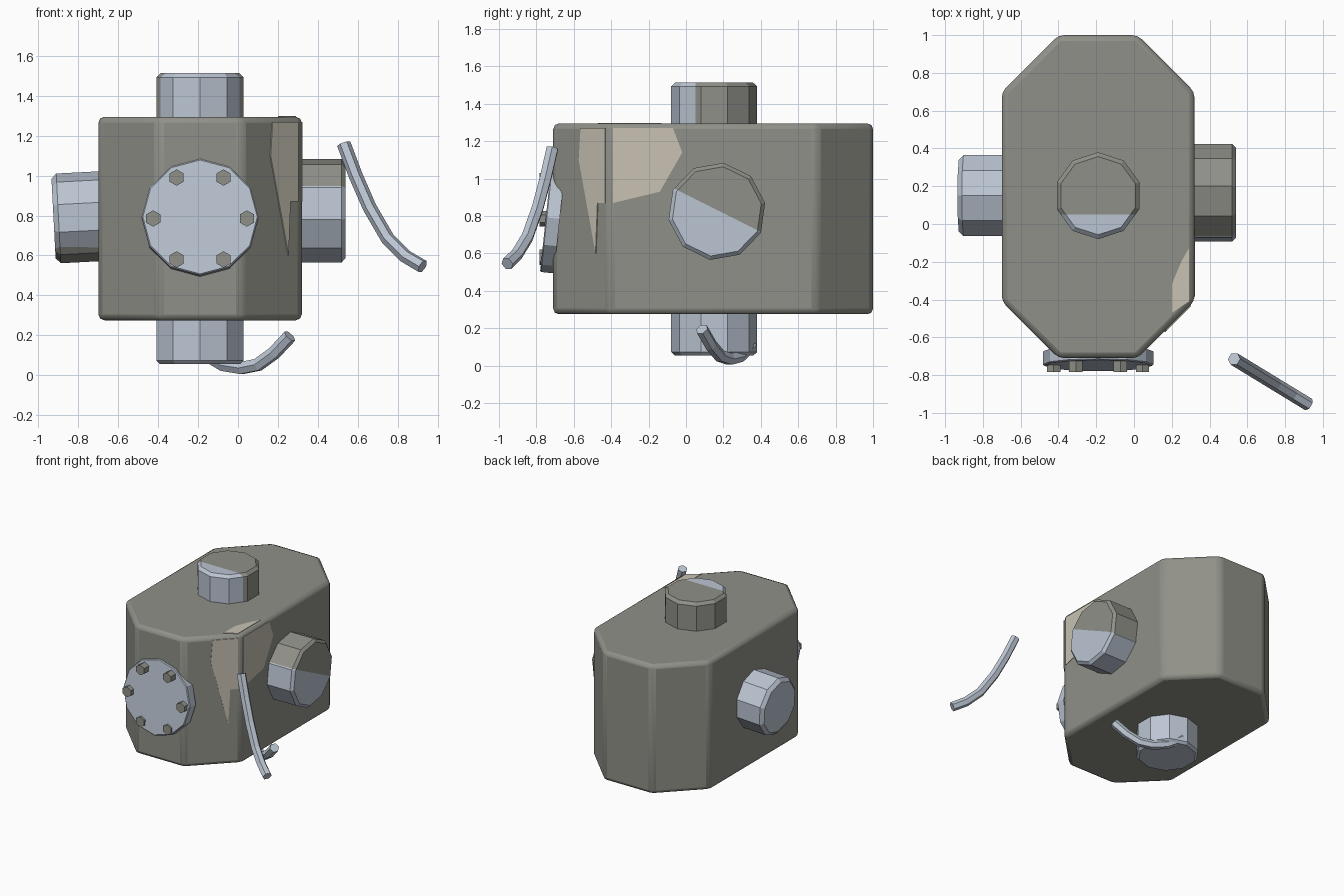
import bpy, bmesh
from math import radians, sin, cos, pi
from mathutils import Matrix, Vector

cube = bpy.data.objects.get("Cube")
if cube:
    bpy.data.objects.remove(cube)


def material(name, rgb):
    m = bpy.data.materials.new(name)
    m.use_nodes = True
    m.diffuse_color = (*rgb, 1)
    m.node_tree.nodes["Principled BSDF"].inputs["Base Color"].default_value = (*rgb, 1)
    return m


GREY = material("warm grey", (0.28, 0.28, 0.25))
STEEL = material("pale steel", (0.5, 0.56, 0.65))
BEIGE = material("pale beige", (0.58, 0.54, 0.45))

CX, CY = -0.19, 0.145   # body centre in plan


def make(name, bm, mats):
    bmesh.ops.recalc_face_normals(bm, faces=bm.faces)
    mesh = bpy.data.meshes.new(name)
    bm.to_mesh(mesh)
    bm.free()
    for m in mats:
        mesh.materials.append(m)
    ob = bpy.data.objects.new(name, mesh)
    bpy.context.collection.objects.link(ob)
    return ob


def prism(name, points, push, mats):
    """Extrude a flat 3D outline along a vector."""
    bm = bmesh.new()
    face = bm.faces.new([bm.verts.new(p) for p in points])
    new = bmesh.ops.extrude_face_region(bm, geom=[face])["geom"]
    bmesh.ops.translate(bm, vec=push, verts=[v for v in new if isinstance(v, bmesh.types.BMVert)])
    if not any(f is face for f in bm.faces):
        bm.faces.new([bm.verts[i] for i in range(len(points))])
    return make(name, bm, mats)


def drum(name, sides, radius, depth, matrix, mats, bevel=0.0, cut=None):
    """Cylinder rising from local z=0; cut=(point, normal) paints the far side with slot 1."""
    bm = bmesh.new()
    bmesh.ops.create_cone(bm, cap_ends=True, segments=sides, radius1=radius,
                          radius2=radius, depth=depth)
    bmesh.ops.translate(bm, vec=(0, 0, depth / 2), verts=bm.verts)
    if bevel:
        rim = [e for e in bm.edges if all(v.co.z > depth - 0.001 for v in e.verts)]
        bmesh.ops.bevel(bm, geom=rim, offset=bevel, segments=1, affect='EDGES')
    bm.transform(matrix)
    if cut:
        point, normal = Vector(cut[0]), Vector(cut[1])
        bmesh.ops.bisect_plane(bm, geom=bm.verts[:] + bm.edges[:] + bm.faces[:],
                               plane_co=point, plane_no=normal)
        for f in bm.faces:
            f.material_index = int((f.calc_center_median() - point).dot(normal) > 0)
    return make(name, bm, mats)


def place(pos, *turns):
    m = Matrix.Translation(pos)
    for angle, axis in turns:
        m = m @ Matrix.Rotation(radians(angle), 4, axis)
    return m


# Body: long octagonal block with softened edges
HX, HY, CH = 0.51, 0.855, 0.3
outline = [(HX, HY - CH), (HX - CH, HY), (CH - HX, HY), (-HX, HY - CH),
           (-HX, CH - HY), (CH - HX, -HY), (HX - CH, -HY), (HX, CH - HY)]
body = prism("body", [(CX + x, CY + y, 0.275) for x, y in outline], (0, 0, 1.02), [GREY])
bev = body.modifiers.new("soft edges", 'BEVEL')
bev.width, bev.segments = 0.03, 2
bpy.context.view_layer.objects.active = body
body.select_set(True)
bpy.ops.object.shade_smooth_by_angle(angle=radians(35))
body.select_set(False)

# Worn beige patches on the front corner, side and top
T = 0.004
side = [(-0.39, 0.87), (-0.14, 0.93), (-0.02, 1.14), (-0.07, 1.27), (-0.39, 1.27)]
prism("side_patch", [(0.319, y, z) for y, z in side], (T, 0, 0), [BEIGE])
corner = [(0.17, 1.27), (0.16, 1.1), (0.25, 0.6), (0.26, 0.87), (0.3, 0.87), (0.3, 1.27)]
prism("corner_patch", [(x, x - 0.73, z) for x, z in corner], (T, -T, 0), [BEIGE])
top = [(0.2, -0.47), (0.2, -0.32), (0.25, -0.2), (0.29, -0.13), (0.29, -0.41)]
prism("top_patch", [(x, y, 1.294) for x, y in top], (0, 0, T), [BEIGE])

# Ports on four sides
drum("top_port", 10, 0.23, 0.265, place((CX, 0.15, 1.25)), [STEEL, GREY], 0.022,
     ((0, 0.05, 0), (0, 1, 0)))
drum("bottom_port", 10, 0.23, 0.26, place((CX, 0.15, 0.315), (180, 'X')), [STEEL], 0.018)
drum("left_port", 10, 0.262, 0.29, place((0.25, 0.165, 0.825), (90, 'Y'), (82, 'Z')),
     [STEEL, GREY], 0.02, ((0, 0.17, 0.83), (0, 0.45, 0.9)))
drum("right_port", 10, 0.225, 0.3, place((-0.625, 0.15, 0.8), (-93, 'Y'), (90, 'Z')),
     [STEEL, GREY], 0.025, ((0, 0, 0.64), (0, -0.25, -1)))

# Front cover plate, leaning slightly back, with six hexagonal bolts
drum("front_plate", 12, 0.293, 0.075, place((CX, -0.675, 0.785), (84, 'X')), [STEEL], 0.006)
for i in range(6):
    a = i * pi / 3
    pos = (CX + 0.235 * cos(a), -0.72, 0.785 + 0.237 * sin(a))
    drum(f"plate_bolt_{i + 1}", 6, 0.041, 0.064, place(pos, (90, 'X')), [GREY])


# Bent hexagonal handles, each lying in a slanted upright plane
def handle(name, start_y, path):
    curve = bpy.data.curves.new(name, 'CURVE')
    curve.dimensions = '3D'
    curve.bevel_depth, curve.bevel_resolution = 0.035, 1
    curve.use_fill_caps = True
    spline = curve.splines.new('POLY')
    spline.points.add(len(path) - 1)
    for p, (x, z) in zip(spline.points, path):
        p.co = (x, start_y - 0.61 * (x - path[0][0]), z, 1)
    spline.use_smooth = False
    curve.materials.append(STEEL)
    bpy.context.collection.objects.link(bpy.data.objects.new(name, curve))


handle("side_handle", -0.715, [(0.53, 1.16), (0.59, 1.0), (0.66, 0.84),
                               (0.75, 0.685), (0.84, 0.595), (0.925, 0.545)])
handle("bottom_handle", 0.085, [(0.26, 0.195), (0.18, 0.11), (0.1, 0.052),
                                (0.02, 0.036), (-0.07, 0.05), (-0.17, 0.11)])
